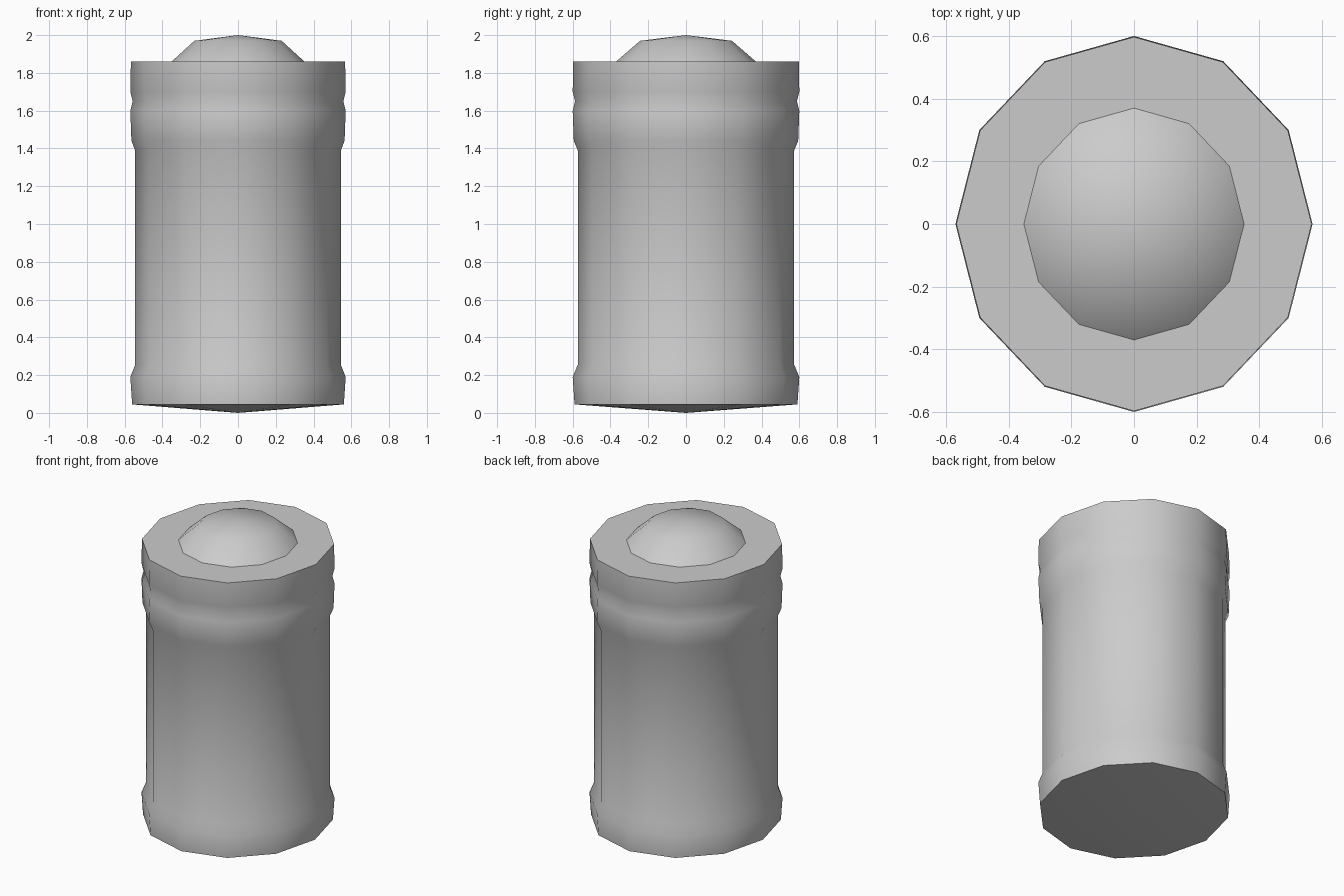
import bpy
from math import cos, sin, pi, radians

if "Cube" in bpy.data.objects:
    bpy.data.objects.remove(bpy.data.objects["Cube"])

SIDES = 12
X_RATIO = 0.95  # slightly oval: narrower in x than in y


def lathe(name, profile):
    """Spin a bottom-to-top (radius, z) profile; radius 0 becomes a pole."""
    verts, faces, rings = [], [], []
    for r, z in profile:
        start = len(verts)
        n = 1 if r == 0 else SIDES
        for i in range(n):
            a = 2 * pi * i / SIDES
            verts.append((r * X_RATIO * cos(a), r * sin(a), z))
        rings.append([start + i % n for i in range(SIDES)])
    for low, high in zip(rings, rings[1:]):
        for i in range(SIDES):
            j = (i + 1) % SIDES
            quad = [low[i], low[j], high[j], high[i]]
            faces.append(list(dict.fromkeys(quad)))
    mesh = bpy.data.meshes.new(name)
    mesh.from_pydata(verts, [], faces)
    obj = bpy.data.objects.new(name, mesh)
    bpy.context.collection.objects.link(obj)
    bpy.ops.object.select_all(action='DESELECT')
    obj.select_set(True)
    bpy.context.view_layer.objects.active = obj
    bpy.ops.object.shade_smooth_by_angle(angle=radians(40))
    return obj


# Body: shallow pointed base, foot band, straight wall, grooved collar, flat top
lathe("canister_body", [
    (0, 0), (0.59, 0.045), (0.60, 0.19), (0.573, 0.255),
    (0.573, 1.39), (0.594, 1.44), (0.60, 1.60), (0.587, 1.65),
    (0.60, 1.70), (0.597, 1.86), (0.37, 1.86),
])

# Knob: bevelled low dome closing the top
lathe("top_knob", [(0.37, 1.86), (0.243, 1.97), (0, 2.0)])
